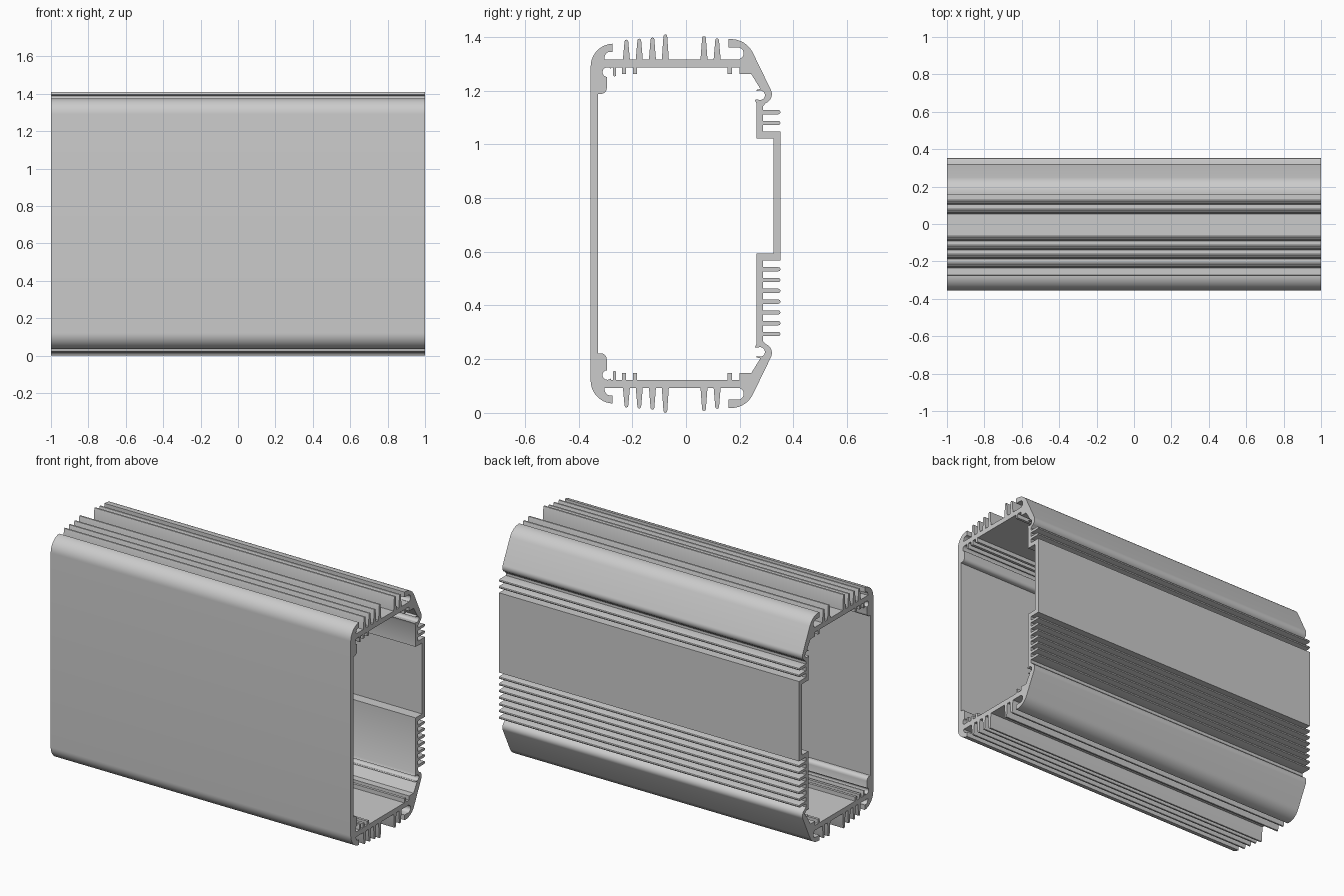
import bpy, bmesh
from math import cos, sin, radians

cube = bpy.data.objects.get("Cube")
if cube:
    bpy.data.objects.remove(cube, do_unlink=True)

HEIGHT, LENGTH = 1.41, 2.0
PLATE_TOP, PLATE_UNDER = 1.317, 1.287
BACK_OUT, BACK_IN = 0.287, 0.263      # finned part of the back wall
PANEL_OUT, PANEL_IN = 0.352, 0.325    # raised back panel
FRONT_OUT, FRONT_IN = -0.355, -0.328


def arc(cy, cz, r, start, end, n=10):
    """Points on an arc, angles in degrees."""
    angles = [radians(start + (end - start) * i / n) for i in range(n + 1)]
    return [(cy + r * cos(a), cz + r * sin(a)) for a in angles]


def fin_up(y, base, tip, wide=0.013, narrow=0.007):
    """Tapered fin with a rounded tip, standing on or hanging from a plate."""
    s = 1 if tip > base else -1
    shoulder = tip - s * narrow
    cap = [(y - narrow * cos(radians(a)), shoulder + s * narrow * sin(radians(a)))
           for a in range(0, 181, 45)]
    return [(y - wide, base)] + cap + [(y + wide, base)]


def fin_back(z, half=0.008):
    """Flat fin on the back wall, walked from top to bottom."""
    tip = arc(0.352 - half, z, half, 90, -90, 4)
    return [(BACK_OUT, z + half)] + tip + [(BACK_OUT, z - half)]


def mirrored(points):
    return [(y, HEIGHT - z) for y, z in reversed(points)]


# Outer skin of one end, walked from the front wall to the back wall
outer_end = arc(-0.27, 1.29, 0.085, 180, 93, 14)
outer_end += [(-0.274, 1.345)] + arc(-0.282, 1.324, 0.021, 90, 180, 5)
outer_end += [(-0.303, PLATE_TOP)]
for y, tip in [(-0.222, 1.39), (-0.174, 1.394), (-0.125, 1.398),
               (-0.077, 1.41), (0.067, 1.403), (0.116, 1.395)]:
    outer_end += fin_up(y, PLATE_TOP, tip)
outer_end += [(0.20, PLATE_TOP)] + arc(0.193, 1.339, 0.022, -70, 90, 8)
outer_end += [(0.158, 1.361), (0.158, 1.392)]
outer_end += arc(0.168, 1.302, 0.09, 90, 26, 10)
outer_end += arc(0.285, 1.187, 0.035, 26, -68, 9)
outer_end += [(BACK_OUT, 1.143)]

# Back wall between the two ends
back_outer = fin_back(1.12) + fin_back(1.08)
back_outer += [(BACK_OUT, 1.048), (PANEL_OUT, 1.048),
               (PANEL_OUT, 0.567), (BACK_OUT, 0.567)]
for i in range(7):
    back_outer += fin_back(0.535 - i * 0.0402)

# Inner skin of one end, with screw channels and guide ribs
inner_end = [(FRONT_IN, 1.188)] + arc(-0.317, 1.21, 0.022, -90, 0, 5)
inner_end += [(-0.295, 1.25)] + arc(-0.293, 1.269, 0.018, 265, 45, 10)
inner_end += [(-0.279, PLATE_UNDER)]
inner_end += fin_up(-0.266, PLATE_UNDER, 1.253, 0.006, 0.006)
for y in (-0.231, -0.190, 0.163):
    inner_end += [(y - 0.008, PLATE_UNDER), (y - 0.008, 1.262),
                  (y + 0.008, 1.262), (y + 0.008, PLATE_UNDER)]
inner_end += [(0.20, PLATE_UNDER), (0.20, 1.262), (0.243, 1.262),
              (0.277, 1.207), (0.259, 1.202)]
inner_end += arc(0.276, 1.183, 0.018, 120, -120, 12)
inner_end += [(0.256, 1.166), (BACK_IN, 1.152)]
back_inner = [(BACK_IN, 1.022), (PANEL_IN, 1.022),
              (PANEL_IN, 0.594), (BACK_IN, 0.594)]

outer = outer_end + back_outer + mirrored(outer_end)
inner = inner_end + back_inner + mirrored(inner_end)

# Fill the ring-shaped section and extrude it along the length
bm = bmesh.new()
edges = []
for loop in (outer, inner):
    verts = [bm.verts.new((-LENGTH / 2, y, z)) for y, z in loop]
    edges += [bm.edges.new((a, b)) for a, b in zip(verts, verts[1:] + verts[:1])]
bmesh.ops.triangle_fill(bm, use_beauty=True, edges=edges, normal=(1, 0, 0))
extruded = bmesh.ops.extrude_face_region(bm, geom=bm.faces[:], use_keep_orig=True)
moved = [g for g in extruded["geom"] if isinstance(g, bmesh.types.BMVert)]
bmesh.ops.translate(bm, verts=moved, vec=(LENGTH, 0, 0))
bmesh.ops.recalc_face_normals(bm, faces=bm.faces[:])

mesh = bpy.data.meshes.new("extruded_housing")
bm.to_mesh(mesh)
bm.free()
housing = bpy.data.objects.new("extruded_housing", mesh)
bpy.context.collection.objects.link(housing)

# Plain aluminium grey
grey = bpy.data.materials.new("aluminium_grey")
grey.use_nodes = True
colour = (0.6, 0.6, 0.6, 1)
grey.diffuse_color = colour
grey.node_tree.nodes["Principled BSDF"].inputs["Base Color"].default_value = colour
mesh.materials.append(grey)

bpy.ops.object.select_all(action="DESELECT")
housing.select_set(True)
bpy.context.view_layer.objects.active = housing
bpy.ops.object.shade_smooth_by_angle(angle=radians(30))
